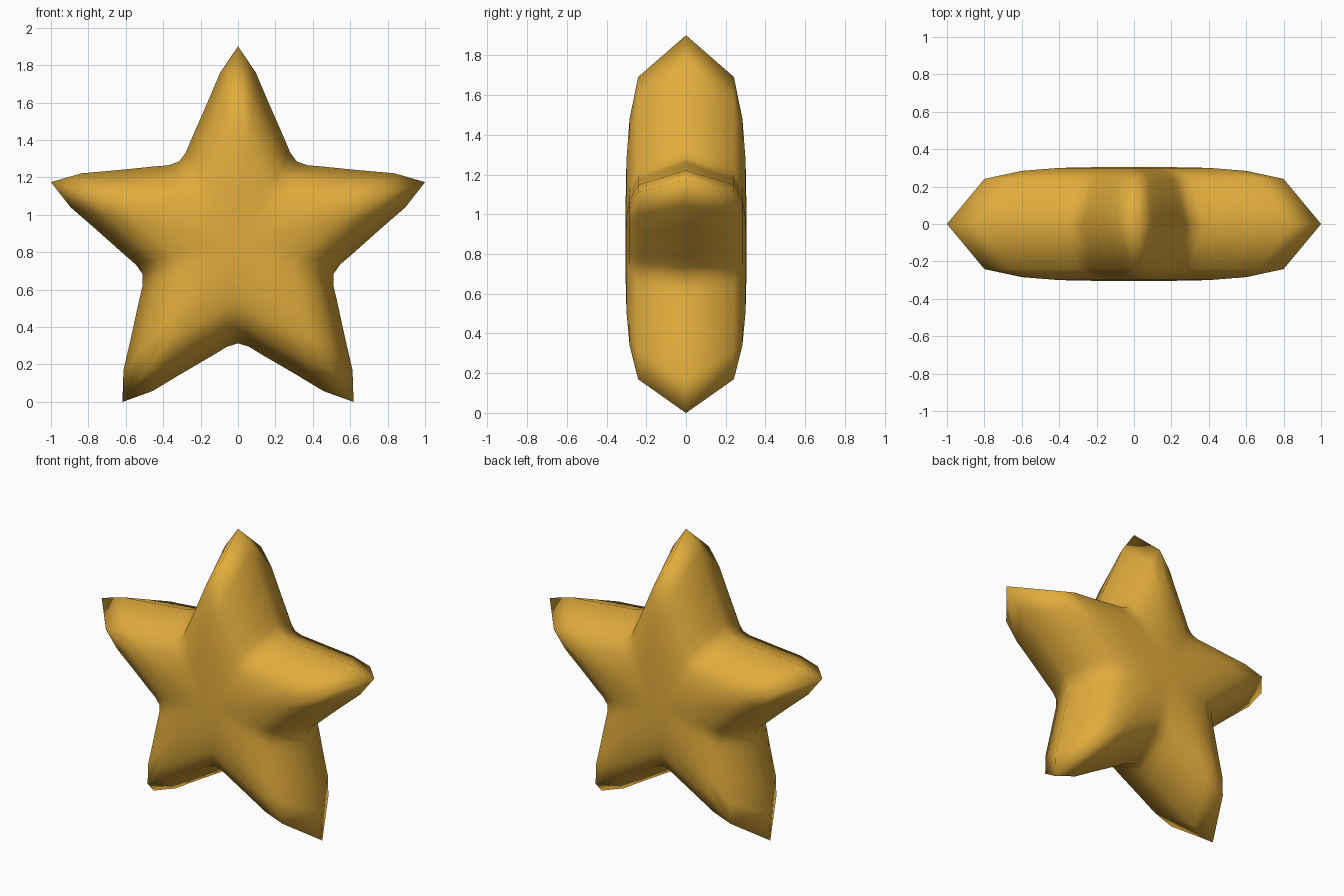
import bpy, bmesh
from math import sin, cos, radians

if "Cube" in bpy.data.objects:
    bpy.data.objects.remove(bpy.data.objects["Cube"])

CENTRE_Z = 0.85
# Outline radius every 6 degrees, from an arm tip to the valley beside it
ARM = [1.0515, 0.915, 0.773, 0.678, 0.61, 0.558, 0.537]
# Puffed half thickness of each shrinking copy of the outline
RINGS = [(0.8, 0.241), (0.6, 0.284), (0.4, 0.3), (0.2, 0.304)]
STEPS = 60


def outline_radius(i):
    k = i % 12
    return ARM[min(k, 12 - k)]


def ring(bm, scale, y):
    verts = []
    for i in range(STEPS):
        a, r = radians(6 * i), outline_radius(i) * scale
        verts.append(bm.verts.new((r * sin(a), y, CENTRE_Z + r * cos(a))))
    return verts


# Golden material
gold = bpy.data.materials.new("golden_yellow")
gold.use_nodes = True
colour = (0.75, 0.41, 0.045, 1)
gold.diffuse_color = colour
gold.node_tree.nodes["Principled BSDF"].inputs["Base Color"].default_value = colour

# Both puffed halves share the outer rim
bm = bmesh.new()
rim = ring(bm, 1, 0)
for side in (-1, 1):
    outer = rim
    for scale, depth in RINGS:
        inner = ring(bm, scale, side * depth)
        for i in range(STEPS):
            j = (i + 1) % STEPS
            bm.faces.new((outer[i], outer[j], inner[j], inner[i]))
        outer = inner
    middle = bm.verts.new((0, side * 0.305, CENTRE_Z))
    for i in range(STEPS):
        bm.faces.new((outer[i], outer[(i + 1) % STEPS], middle))
bmesh.ops.recalc_face_normals(bm, faces=bm.faces[:])
for face in bm.faces:
    face.smooth = True

mesh = bpy.data.meshes.new("star_body")
bm.to_mesh(mesh)
bm.free()
mesh.materials.append(gold)
star = bpy.data.objects.new("star_body", mesh)
bpy.context.collection.objects.link(star)
